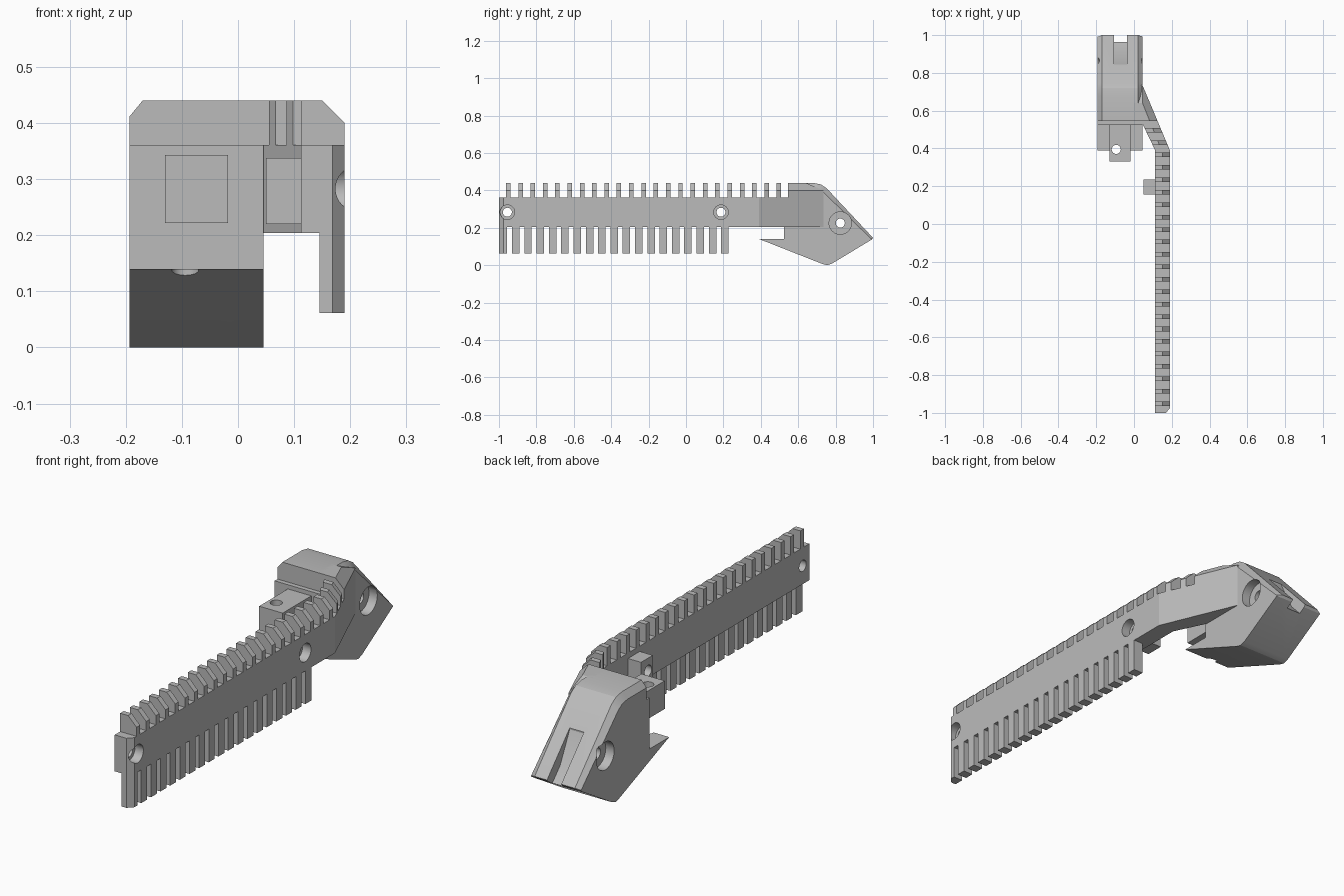
import bpy, bmesh, math
from mathutils import Vector, Matrix

if "Cube" in bpy.data.objects:
    bpy.data.objects.remove(bpy.data.objects["Cube"])

grey = bpy.data.materials.new("plain grey")
grey.use_nodes = True
grey.diffuse_color = (0.5, 0.5, 0.5, 1)
grey.node_tree.nodes["Principled BSDF"].inputs["Base Color"].default_value = (0.5, 0.5, 0.5, 1)


def finish(name, bm):
    bmesh.ops.recalc_face_normals(bm, faces=bm.faces)
    me = bpy.data.meshes.new(name)
    bm.to_mesh(me)
    bm.free()
    me.materials.append(grey)
    ob = bpy.data.objects.new(name, me)
    bpy.context.collection.objects.link(ob)
    return ob


def loft(name, sections):
    """Skin matching closed sections and cap both ends."""
    bm = bmesh.new()
    rings = [[bm.verts.new(p) for p in s] for s in sections]
    for a, b in zip(rings, rings[1:]):
        for i in range(len(a)):
            j = (i + 1) % len(a)
            bm.faces.new((a[i], a[j], b[j], b[i]))
    bm.faces.new(rings[0])
    bm.faces.new(rings[-1])
    return finish(name, bm)


def boxes(name, spans):
    """Boxes given as (x range, y range, z range)."""
    bm = bmesh.new()
    for span in spans:
        size = [hi - lo for lo, hi in span]
        mid = Vector([(hi + lo) / 2 for lo, hi in span])
        bmesh.ops.create_cube(bm, size=1, matrix=Matrix.Translation(mid) @ Matrix.Diagonal((*size, 1)))
    return finish(name, bm)


def rod(start, end, radius):
    a, b = Vector(start), Vector(end)
    turn = (b - a).to_track_quat('Z', 'Y').to_matrix().to_4x4()
    bm = bmesh.new()
    bmesh.ops.create_cone(bm, cap_ends=True, segments=32, radius1=radius, radius2=radius,
                          depth=(b - a).length, matrix=Matrix.Translation((a + b) / 2) @ turn)
    return finish("hole_cutter", bm)


def apply_boolean(ob, tool, operation):
    mod = ob.modifiers.new("boolean", 'BOOLEAN')
    mod.operation = operation
    mod.solver = 'EXACT'
    mod.object = tool
    bpy.context.view_layer.objects.active = ob
    bpy.ops.object.modifier_apply(modifier=mod.name)
    bpy.data.objects.remove(tool)


def cut(ob, *tools):
    for tool in tools:
        apply_boolean(ob, tool, 'DIFFERENCE')


def corner_cutter():
    plan = [(0.168, -1.0), (0.20, -0.966), (0.25, -1.05), (0.168, -1.05)]
    return loft("corner_cutter", [[(x, y, z) for x, y in plan] for z in (0, 0.5)])


# Rail and angled arm: (inner, outer, chamfer edge) plan points per station
stations = [((0.112, -1), (0.19, -1), (0.15, -1)),
            ((0.112, 0.39), (0.19, 0.39), (0.15, 0.38)),
            ((0.045, 0.53), (0.045, 0.735), (0.045, 0.64)),
            ((0.0, 0.56), (0.0, 0.735), (0.0, 0.64))]
rail = loft("rail_and_arm", [[(*i, 0.204), (*o, 0.204), (*o, 0.40), (*c, 0.44), (*i, 0.44)]
                             for i, o, c in stations])

# Upper teeth: cut the gaps between them
PITCH = 0.0658
centres = [0.497 - PITCH * k for k in range(22, -1, -1)]
starts = [-1.1] + [c + 0.012 for c in centres]
ends = [c - 0.012 for c in centres] + [0.545]
cut(rail, boxes("gap_cutter", [((-0.1, 0.3), (a, b), (0.361, 0.6)) for a, b in zip(starts, ends)]))

# Boss behind the second screw hole
apply_boolean(rail, boxes("boss", [((0.05, 0.13), (0.155, 0.235), (0.22, 0.338))]), 'UNION')

# Counterbored screw holes and the bevelled front corner
for y in (-0.955, 0.187):
    cut(rail, rod((0, y, 0.283), (0.3, y, 0.283), 0.024),
        rod((0.15, y, 0.283), (0.3, y, 0.283), 0.039))
cut(rail, corner_cutter())

# Lower teeth
lower = boxes("lower_teeth", [((0.145, 0.19), (y - 0.02, y + 0.02), (0.061, 0.206))
                              for y in [0.208 - PITCH * k for k in range(18)]]
              + [((0.145, 0.19), (-1, -0.956), (0.061, 0.206))])
cut(lower, corner_cutter())

# Head block: side profile with bevelled top and rear slope
base = [(0.755, 0), (0.73, 0.006), (0.39, 0.14), (0.525, 0.14), (0.525, 0.361), (0.545, 0.361)]
crown = [(0.545, 0.44), (0.68, 0.44), (0.72, 0.432), (0.75, 0.413), (1.0, 0.146)]
crown_low = [(0.545, 0.412), (0.675, 0.412), (0.71, 0.405), (0.735, 0.39), (0.99, 0.14)]
tail = [(0.992, 0.136), (0.78, 0.008)]
sections = []
for x, top in ((-0.193, crown_low), (-0.17, crown), (0.022, crown), (0.045, crown_low)):
    sections.append([(x, y, z) for y, z in base + top + tail])
head = loft("head_block", sections)
apply_boolean(head, boxes("front_box", [((-0.13, -0.018), (0.33, 0.56), (0.222, 0.343))]), 'UNION')

# Rear slot open at the bottom edge, pivot hole, latch hole and vertical pin hole
slot = [(0.845, 0.5), (0.845, 0.305), (0.91, 0.175), (0.967, 0.115), (0.98, 0.05), (1.1, 0.05), (1.1, 0.5)]
cut(head,
    loft("slot_cutter", [[(x, y, z) for y, z in slot] for x in (-0.105, -0.037)]),
    rod((-0.3, 0.825, 0.225), (0.2, 0.825, 0.225), 0.024),
    rod((0.005, 0.825, 0.225), (0.2, 0.825, 0.225), 0.06),
    rod((-0.3, 0.825, 0.225), (-0.153, 0.825, 0.225), 0.06),
    rod((-0.094, 0.395, 0.05), (-0.094, 0.395, 0.5), 0.024))

# Flat faces, smooth hole walls
for ob in (rail, lower, head):
    bpy.ops.object.select_all(action='DESELECT')
    ob.select_set(True)
    bpy.context.view_layer.objects.active = ob
    bpy.ops.object.shade_smooth_by_angle(angle=math.radians(20))
